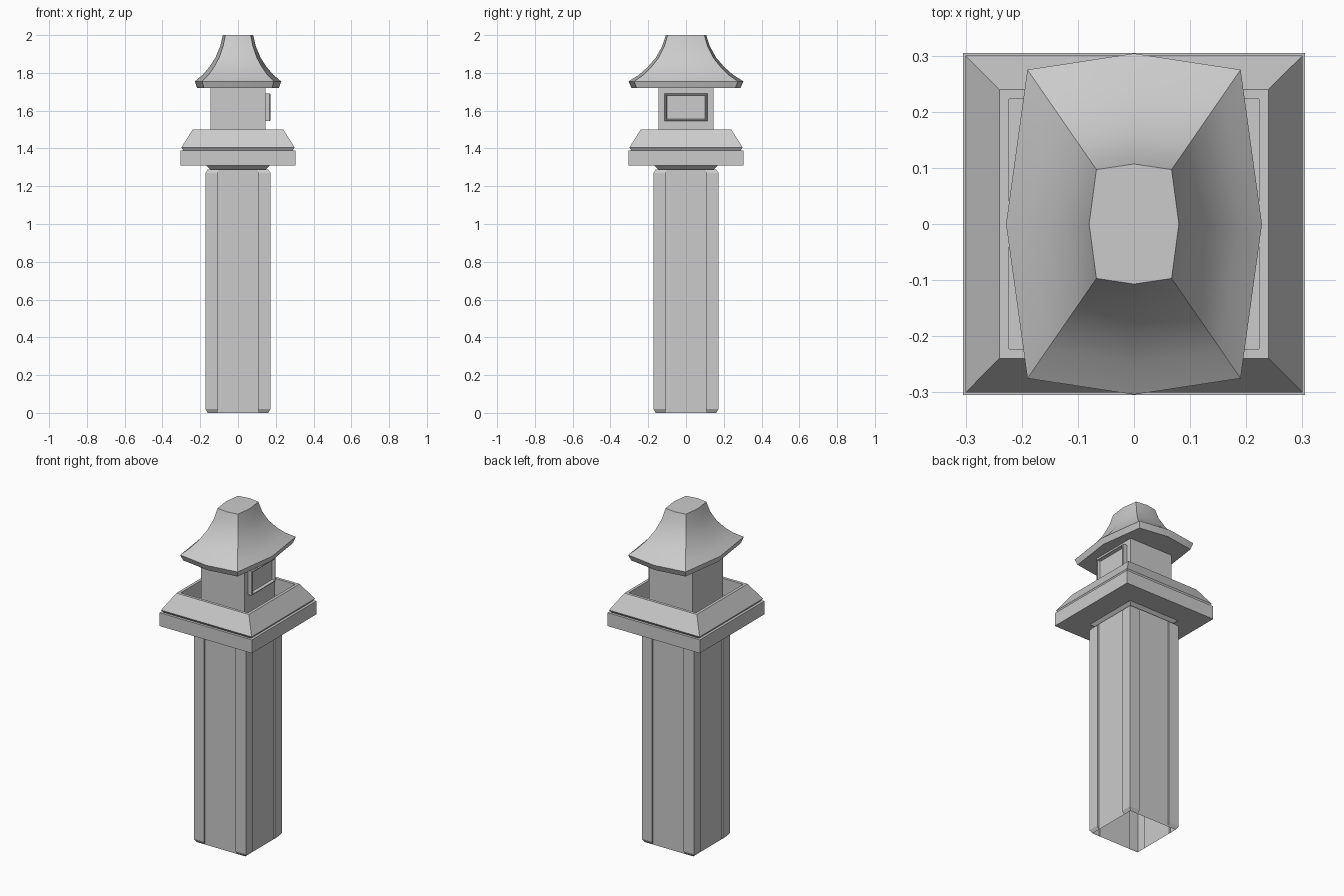
import bpy, bmesh, math

cube = bpy.data.objects.get("Cube")
if cube:
    bpy.data.objects.remove(cube, do_unlink=True)

stone = bpy.data.materials.new("grey stone")
stone.use_nodes = True
GREY = (0.6, 0.6, 0.6, 1)
stone.diffuse_color = GREY
stone.node_tree.nodes["Principled BSDF"].inputs["Base Color"].default_value = GREY


def loft(name, rings, bottom=True, top=True):
    """Skin a stack of equal-length point loops, with optional end caps."""
    bm = bmesh.new()
    loops = [[bm.verts.new(p) for p in ring] for ring in rings]
    n = len(rings[0])
    for a, b in zip(loops, loops[1:]):
        for i in range(n):
            j = (i + 1) % n
            bm.faces.new((a[i], a[j], b[j], b[i]))
    if bottom:
        bm.faces.new(loops[0][::-1])
    if top:
        bm.faces.new(loops[-1])
    bmesh.ops.remove_doubles(bm, verts=bm.verts[:], dist=1e-5)
    mesh = bpy.data.meshes.new(name)
    bm.to_mesh(mesh)
    bm.free()
    mesh.materials.append(stone)
    obj = bpy.data.objects.new(name, mesh)
    bpy.context.collection.objects.link(obj)
    return obj


def square(r, z):
    return [(-r, -r, z), (r, -r, z), (r, r, z), (-r, r, z)]


# Column: square shaft with raised corner strips, hollow underneath
CORE, STRIP, INNER = 0.16, 0.172, 0.105


def column_ring(p, z):
    corner = [(CORE, INNER), (p, INNER), (p, p), (INNER, p), (INNER, CORE)]
    ring = []
    for k in range(4):
        c, s = round(math.cos(k * math.pi / 2)), round(math.sin(k * math.pi / 2))
        ring += [(c * x - s * y, s * x + c * y, z) for x, y in corner]
    return ring


loft("column", [column_ring(p, z) for p, z in
                ((CORE, 0), (STRIP, 0.02), (STRIP, 1.27), (CORE, 1.288))], bottom=False)

# Flared neck and square slab
loft("neck", [square(0.145, 1.288), square(0.172, 1.312)])
loft("slab", [square(0.305, 1.31), square(0.305, 1.39)])

# Sloping tray with a sunken floor
loft("tray", [square(r, z) for r, z in
              ((0.29, 1.39), (0.30, 1.405), (0.24, 1.50), (0.223, 1.50), (0.223, 1.40))])

# Lantern house
loft("house", [square(0.145, 1.39), square(0.145, 1.725)])


# Window frame with a recessed panel on the left side
def window_ring(inset, x):
    y, z = 0.113 - inset, 0.073 - inset
    return [(x, -y, 1.618 - z), (x, y, 1.618 - z), (x, y, 1.618 + z), (x, -y, 1.618 + z)]


loft("window", [window_ring(i, x) for i, x in
                ((0, 0.14), (0, 0.168), (0.004, 0.172), (0.008, 0.172), (0.012, 0.155))])


# Concave roof on a bowed rectangular plan
def roof_ring(f, z, scale=1.0):
    def mix(a, b):
        return (a + (b - a) * f) * scale
    cx, cy = mix(0.067, 0.19), mix(0.097, 0.275)
    mx, my = mix(0.08, 0.228), mix(0.107, 0.304)
    return [(-cx, -cy, z), (0, -my, z), (cx, -cy, z), (mx, 0, z),
            (cx, cy, z), (0, my, z), (-cx, cy, z), (-mx, 0, z)]


curve = [(1, 1.755), (0.72, 1.79), (0.49, 1.83), (0.27, 1.88), (0.1, 1.94), (0, 2.0)]
roof = loft("roof", [roof_ring(1, 1.72, 0.95)] + [roof_ring(f, z) for f, z in curve])
bpy.ops.object.select_all(action="DESELECT")
roof.select_set(True)
bpy.context.view_layer.objects.active = roof
bpy.ops.object.shade_smooth_by_angle(angle=math.radians(30))
